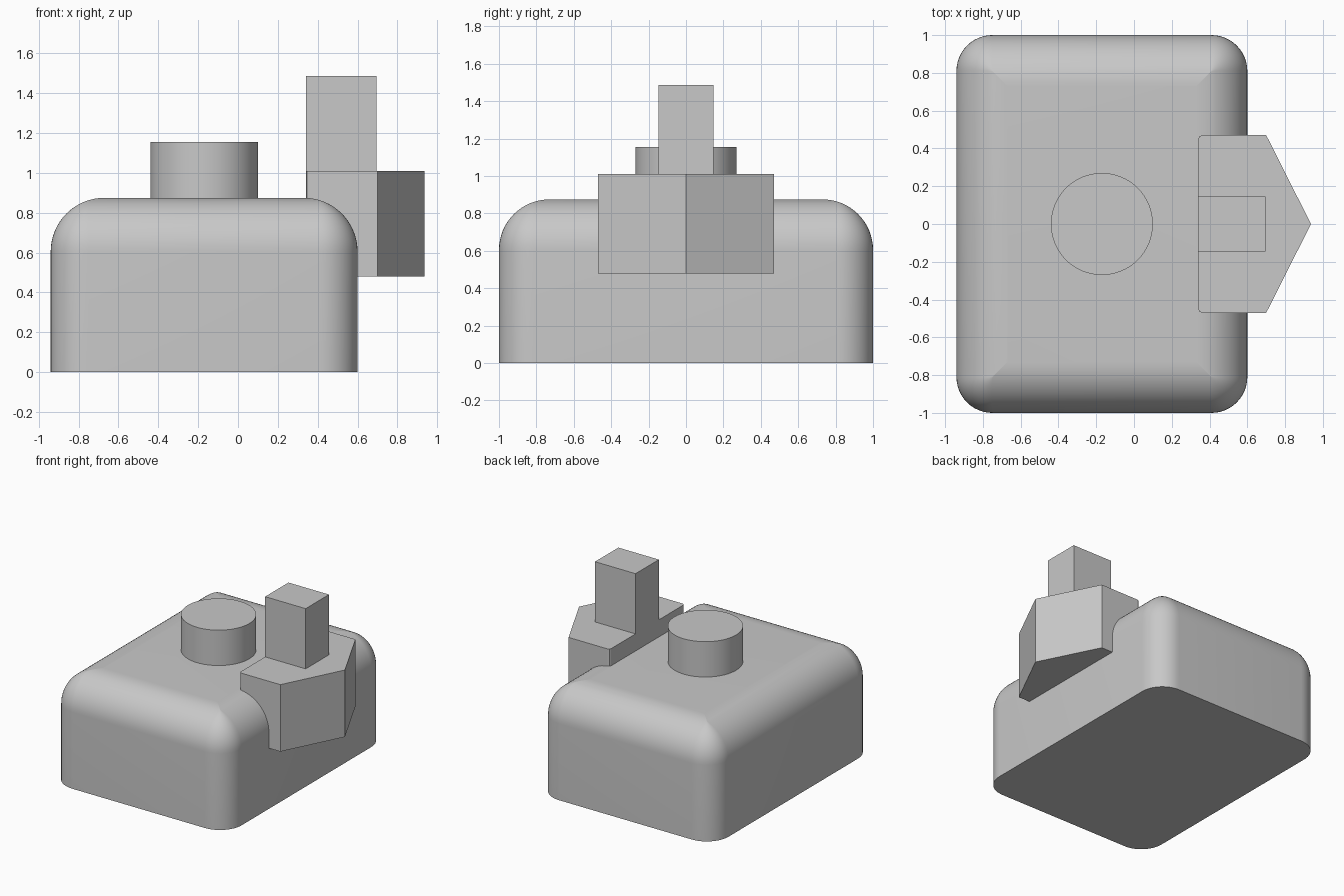
import bpy
import bmesh
from math import sin, cos, pi, radians

cube = bpy.data.objects.get("Cube")
if cube:
    bpy.data.objects.remove(cube, do_unlink=True)

# One grey for every part
grey = bpy.data.materials.new("plain_grey")
grey.use_nodes = True
colour = (0.58, 0.58, 0.58, 1)
grey.diffuse_color = colour
grey.node_tree.nodes["Principled BSDF"].inputs["Base Color"].default_value = colour


def finish(bm, name, smooth=False):
    bmesh.ops.remove_doubles(bm, verts=bm.verts, dist=0.0005)
    bmesh.ops.recalc_face_normals(bm, faces=bm.faces)
    mesh = bpy.data.meshes.new(name)
    bm.to_mesh(mesh)
    bm.free()
    mesh.materials.append(grey)
    obj = bpy.data.objects.new(name, mesh)
    bpy.context.collection.objects.link(obj)
    if smooth:
        bpy.ops.object.select_all(action="DESELECT")
        obj.select_set(True)
        bpy.context.view_layer.objects.active = obj
        bpy.ops.object.shade_smooth_by_angle(angle=radians(30))
    return obj


def loft(name, loops, smooth=False):
    """Skin a stack of matching closed loops and cap both ends."""
    bm = bmesh.new()
    rings = [[bm.verts.new(p) for p in loop] for loop in loops]
    for low, high in zip(rings, rings[1:]):
        for i in range(len(low)):
            j = (i + 1) % len(low)
            bm.faces.new((low[i], low[j], high[j], high[i]))
    bm.faces.new(rings[0][::-1])
    bm.faces.new(rings[-1])
    return finish(bm, name, smooth)


def prism(name, outline, z0, z1, smooth=False):
    return loft(name, [[(x, y, z) for x, y in outline] for z in (z0, z1)], smooth)


def rounded_rect(cx, hx, hy, r, steps=12):
    """Counter-clockwise rectangle outline with round corners."""
    pts = []
    for k, (sx, sy) in enumerate(((1, 1), (-1, 1), (-1, -1), (1, -1))):
        for i in range(steps + 1):
            a = (k + i / steps) * pi / 2
            pts.append((cx + sx * (hx - r) + r * cos(a), sy * (hy - r) + r * sin(a)))
    return pts


# Body: rounded block whose top edge rolls over in a wide fillet
height, fillet, corner = 0.875, 0.27, 0.19
levels = [(0, 0)]
for i in range(17):
    a = i / 16 * pi / 2
    levels.append((height - fillet + fillet * sin(a), fillet * (1 - cos(a))))
loops = []
for z, inset in levels:
    outline = rounded_rect(-0.17, 0.77 - inset, 1 - inset, max(corner - inset, 0.002))
    loops.append([(x, y, z) for x, y in outline])
loft("body", loops, smooth=True)

# Round knob on top
ring = [(-0.17 + 0.27 * cos(i * pi / 32), 0.27 * sin(i * pi / 32)) for i in range(64)]
prism("knob", ring, 0.8, 1.155, smooth=True)

# Pointed side block with slightly eased inner corners
half = [(0.70, 0.47), (0.36, 0.47), (0.346, 0.464), (0.34, 0.45)]
wedge = [(0.937, 0)] + half + [(x, -y) for x, y in reversed(half)]
prism("pointed_block", wedge, 0.48, 1.01)

# Square post standing on the side block
prism("post", [(0.34, -0.146), (0.695, -0.146), (0.695, 0.146), (0.34, 0.146)], 1.0, 1.487)
